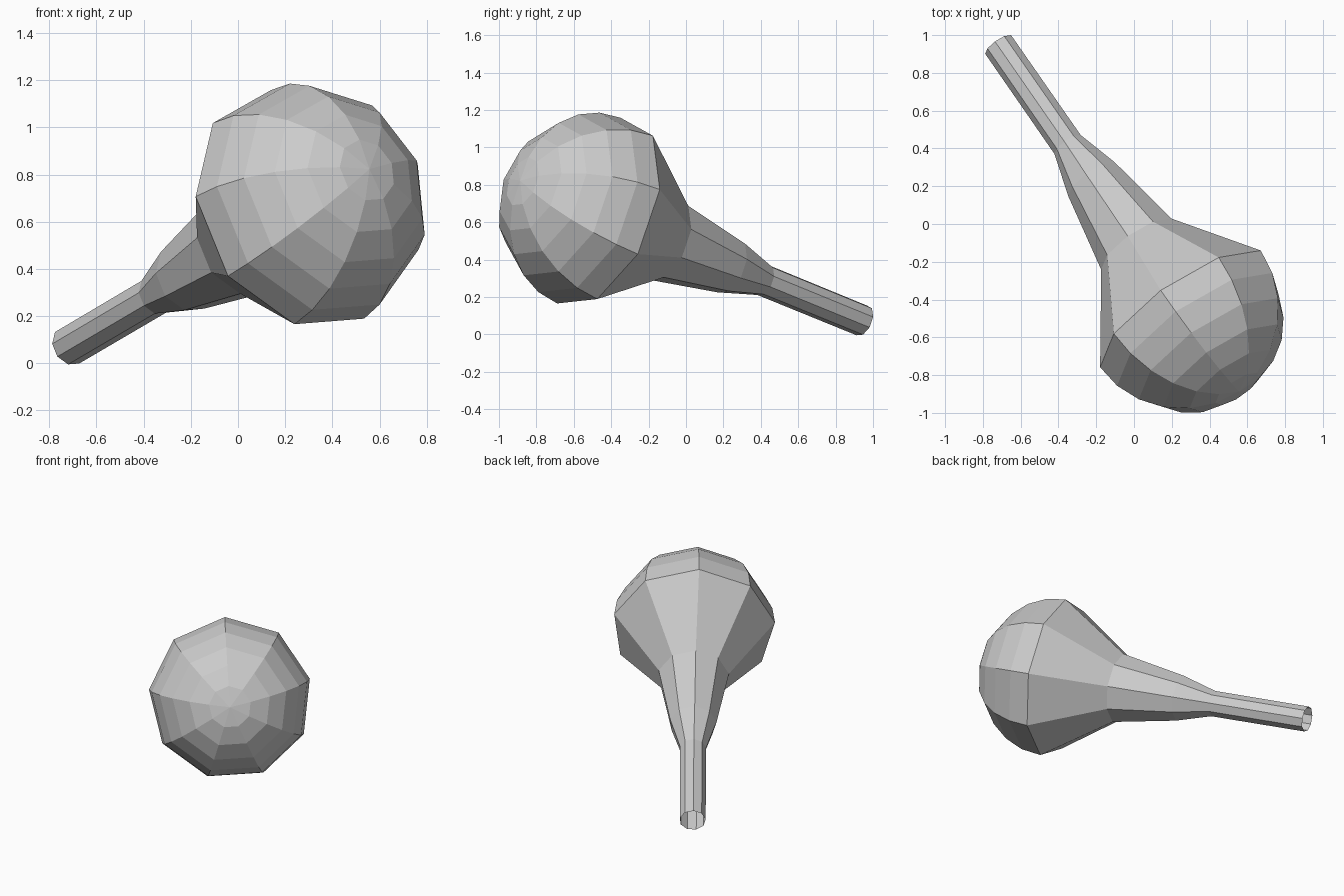
import bpy, bmesh
from math import sin, cos, radians, pi
from mathutils import Vector

if "Cube" in bpy.data.objects:
    bpy.data.objects.remove(bpy.data.objects["Cube"])

SIDES = 9
R = 0.535
centre = Vector((0.268, -0.47, 0.653))           # centre of the round head
axis = Vector((0.54, -0.778, 0.318)).normalized()  # from stem end to dome tip
u = Vector((-0.028, -0.22, -0.487))
u = (u - axis * u.dot(axis)).normalized()
v = axis.cross(u)

# profile: (distance along axis, radius) for stem, flared neck, dome
profile = [(-1.82, 0.086), (-1.14, 0.087), (-0.90, 0.155), (-0.455, 0.234)]
profile += [(R * sin(radians(a)), R * cos(radians(a))) for a in (0, 15, 30, 45, 60, 75)]

bm = bmesh.new()
rings = []
for h, r in profile:
    angles = [2 * pi * i / SIDES for i in range(SIDES)]
    rings.append([bm.verts.new(centre + axis * h + (u * cos(a) + v * sin(a)) * r) for a in angles])

# side faces; the stem end stays open
for lower, upper in zip(rings, rings[1:]):
    for i in range(SIDES):
        j = (i + 1) % SIDES
        bm.faces.new((lower[i], lower[j], upper[j], upper[i]))

# dome tip fan
tip = bm.verts.new(centre + axis * R)
for i in range(SIDES):
    bm.faces.new((rings[-1][i], rings[-1][(i + 1) % SIDES], tip))

mesh = bpy.data.meshes.new("bulb_with_stem")
bm.to_mesh(mesh)
bm.free()
bpy.context.collection.objects.link(bpy.data.objects.new("bulb_with_stem", mesh))
